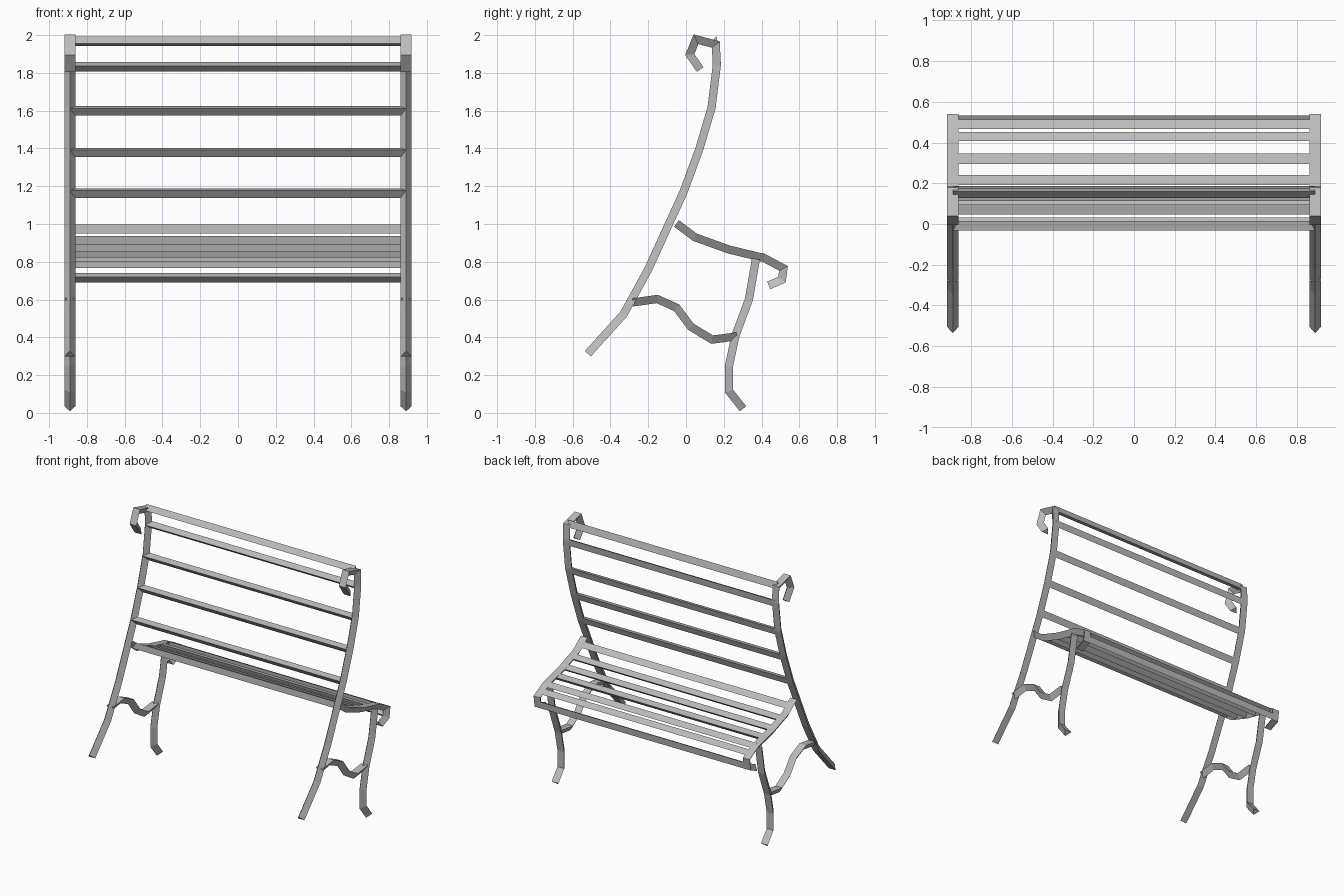
import bpy
import bmesh
from mathutils import Vector

if "Cube" in bpy.data.objects:
    bpy.data.objects.remove(bpy.data.objects["Cube"], do_unlink=True)

iron = bpy.data.materials.new("grey_iron")
iron.use_nodes = True
GREY = (0.5, 0.5, 0.5, 1)
iron.diffuse_color = GREY
iron.node_tree.nodes["Principled BSDF"].inputs["Base Color"].default_value = GREY

BAR_X = 0.89       # middle of each side frame
BAR_HALF = 0.029   # half width of the bar's flat face
DEPTH = 0.0215     # half distance from flat face to ridge


def loft(name, rings):
    """Join triangular rings into a closed solid."""
    bm = bmesh.new()
    rows = [[bm.verts.new(p) for p in ring] for ring in rings]
    for a, b in zip(rows, rows[1:]):
        for i in range(3):
            j = (i + 1) % 3
            bm.faces.new((a[i], a[j], b[j], b[i]))
    bm.faces.new(rows[0])
    bm.faces.new(rows[-1])
    bmesh.ops.recalc_face_normals(bm, faces=bm.faces)
    mesh = bpy.data.meshes.new(name)
    bm.to_mesh(mesh)
    bm.free()
    mesh.materials.append(iron)
    obj = bpy.data.objects.new(name, mesh)
    bpy.context.collection.objects.link(obj)
    return obj


def left_of(d):
    return Vector((-d.y, d.x))


def bar(name, path, ridge):
    """Bent triangular bar on both sides; ridge is +1 left or -1 right of travel."""
    pts = [Vector(p) for p in path]
    dirs = [(b - a).normalized() for a, b in zip(pts, pts[1:])]
    for side, x in (("left", BAR_X), ("right", -BAR_X)):
        rings = []
        for i, p in enumerate(pts):
            n0 = left_of(dirs[max(i - 1, 0)])
            n1 = left_of(dirs[min(i, len(dirs) - 1)])
            n = (n0 + n1).normalized()
            n *= ridge * DEPTH / n.dot(n1)
            flat, tip = p - n, p + n
            rings.append([(x - BAR_HALF, *flat), (x + BAR_HALF, *flat), (x, *tip)])
        loft(f"{side}_{name}", rings)


def slat(name, centre, along, ridge):
    """Straight triangular rail between the side frames."""
    c, d = Vector(centre), Vector(along).normalized()
    n = left_of(d) * ridge * (DEPTH - 0.001)
    tri = [c - n - d * 0.026, c - n + d * 0.026, c + n]
    loft(name, [[(x, *p) for p in tri] for x in (-BAR_X, BAR_X)])


def on_path(path, axis, value):
    """Point and direction where the path first reaches a coordinate."""
    for a, b in zip(path, path[1:]):
        a, b = Vector(a), Vector(b)
        if a[axis] <= value <= b[axis]:
            return a.lerp(b, (value - a[axis]) / (b[axis] - a[axis])), b - a


# Side frame profiles as (y, z)
back = [(-.52, .313), (-.33, .523), (-.2, .76), (-.015, 1.165), (.07, 1.395),
        (.135, 1.615), (.163, 1.84), (.158, 1.95), (.053, 1.978),
        (.02, 1.897), (.075, 1.818)]
seat = [(-.05, 1.003), (.047, .93), (.227, .865), (.413, .82),
        (.516, .765), (.508, .705), (.438, .675)]
leg = [(.302, .022), (.228, .115), (.228, .25), (.262, .41), (.333, .6), (.37, .815)]
brace = [(-.28, .585), (-.153, .603), (-.05, .557), (.026, .456), (.138, .388), (.27, .405)]

bar("back_upright", back, 1)
bar("seat_rail", seat, -1)
bar("short_leg", leg, 1)
bar("leg_brace", brace, -1)

# Backrest slats
for i, z in enumerate((1.17, 1.385, 1.605, 1.835)):
    slat(f"back_slat_{i + 1}", *on_path(back, 1, z), 1)
slat("top_back_slat", (.148, 1.962), (-.3, 1), 1)

# Seat slats
for i, y in enumerate((0.0, .105, .21, .315, .42, .48)):
    slat(f"seat_slat_{i + 1}", *on_path(seat, 0, y), -1)
slat("seat_nose_slat", (.51, .718), (-.1, -1), -1)
